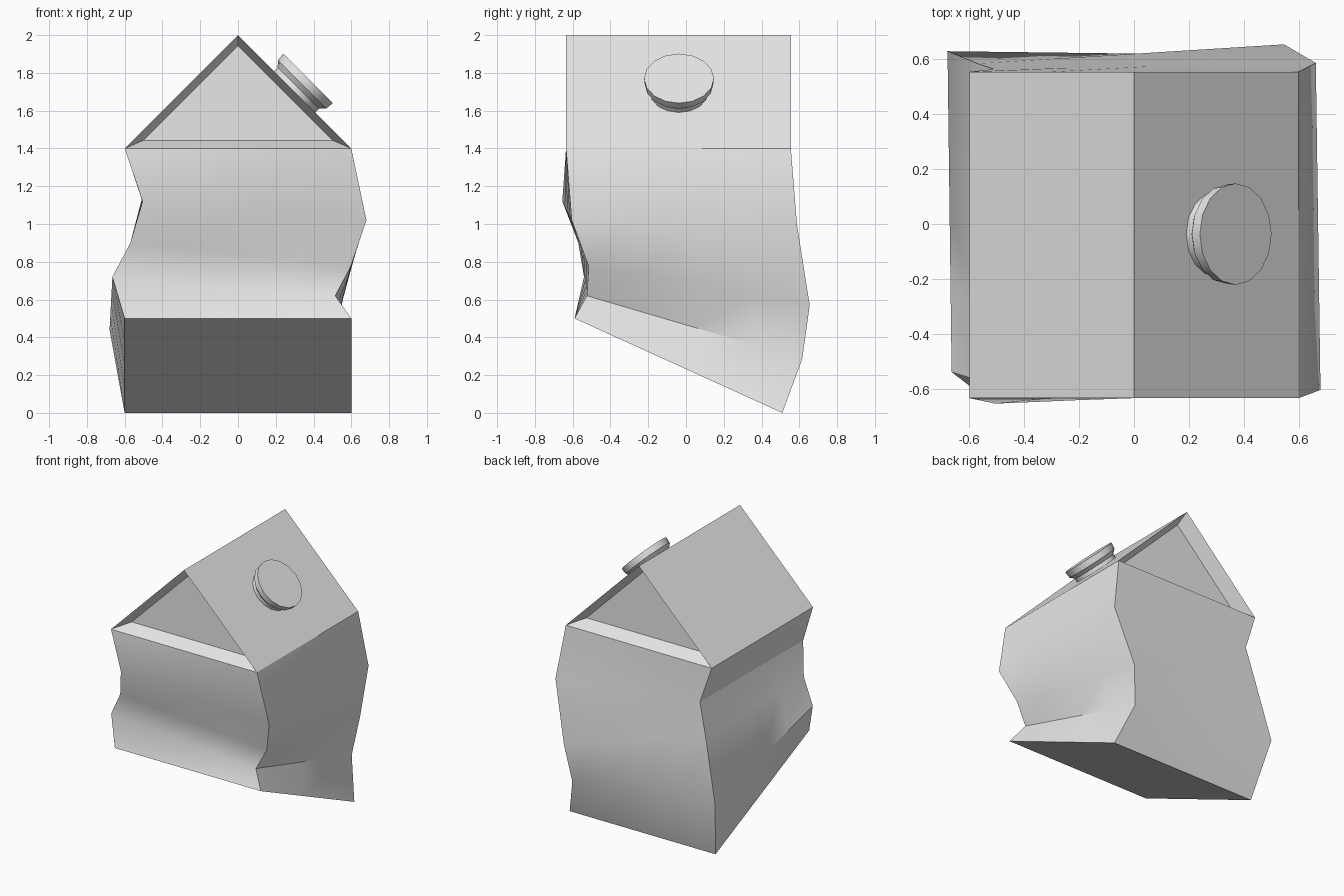
import bpy, bmesh, math
from mathutils import Vector, Matrix

cube = bpy.data.objects.get("Cube")
if cube:
    bpy.data.objects.remove(cube, do_unlink=True)

grey = bpy.data.materials.new("plain_grey")
grey.use_nodes = True
COLOUR = (0.8, 0.8, 0.8, 1)
grey.diffuse_color = COLOUR
grey.node_tree.nodes["Principled BSDF"].inputs["Base Color"].default_value = COLOUR


def finish(bm, name):
    bmesh.ops.recalc_face_normals(bm, faces=bm.faces)
    mesh = bpy.data.meshes.new(name)
    bm.to_mesh(mesh)
    bm.free()
    mesh.materials.append(grey)
    obj = bpy.data.objects.new(name, mesh)
    bpy.context.collection.objects.link(obj)
    bpy.ops.object.select_all(action='DESELECT')
    obj.select_set(True)
    bpy.context.view_layer.objects.active = obj
    bpy.ops.object.shade_smooth_by_angle(angle=math.radians(30))
    return obj


# Crumpled corner folds, each from the slanted base up to the eaves
front_left = [(-.6, -.59, .5), (-.665, -.54, .72), (-.57, -.57, .9), (-.505, -.655, 1.12), (-.6, -.635, 1.4)]
front_right = [(.6, -.59, .5), (.515, -.525, .62), (.597, -.515, .775), (.68, -.605, 1.02), (.6, -.635, 1.4)]
back_right = [(.6, .51, 0), (.505, .615, .285), (.547, .655, .57), (.663, .587, 1.0), (.6, .555, 1.4)]
back_left = [(-.6, .51, 0), (-.68, .63, .44), (-.57, .585, .9), (-.51, .565, 1.13), (-.6, .555, 1.4)]

# Carton body: straight creases between the corners
SEG = 4
bm = bmesh.new()
rings = []
for corners in zip(front_left, front_right, back_right, back_left):
    ring = []
    for i in range(4):
        a, b = Vector(corners[i]), Vector(corners[(i + 1) % 4])
        ring += [bm.verts.new(a.lerp(b, k / SEG)) for k in range(SEG)]
    rings.append(ring)
n = len(rings[0])
for low, high in zip(rings, rings[1:]):
    for i in range(n):
        j = (i + 1) % n
        bm.faces.new((low[i], low[j], high[j], high[i]))
bm.faces.new(rings[0][::-1])

# Gable roof slopes
eaves = rings[-1] + rings[-1][:1]
ridge_front = bm.verts.new((0, -.635, 2))
ridge_back = bm.verts.new((0, .555, 2))
sides = [eaves[i * SEG:(i + 1) * SEG + 1] for i in range(4)]
bm.faces.new(sides[1] + [ridge_back, ridge_front])
bm.faces.new(sides[3] + [ridge_front, ridge_back])

# Recessed gable ends with sloping rims
for eave, apex, y in ((sides[0], ridge_front, -.535), (sides[2], ridge_back, .455)):
    s = 1 if eave[0].co.x > 0 else -1
    first = bm.verts.new((.5 * s, y, 1.443))
    last = bm.verts.new((-.5 * s, y, 1.443))
    top = bm.verts.new((0, y, 1.943))
    bm.faces.new(eave + [last, first])
    bm.faces.new((eave[-1], apex, top, last))
    bm.faces.new((apex, eave[0], first, top))
    bm.faces.new((first, last, top))
finish(bm, "carton")

# Screw cap on the roof slope
SIDES = 16
bm = bmesh.new()
loops = []
for r, h in ((.155, -.01), (.155, .028), (.181, .055), (.185, .1)):
    loops.append([bm.verts.new((r * math.cos(math.tau * k / SIDES),
                                r * math.sin(math.tau * k / SIDES), h)) for k in range(SIDES)])
for low, high in zip(loops, loops[1:]):
    for i in range(SIDES):
        j = (i + 1) % SIDES
        bm.faces.new((low[i], low[j], high[j], high[i]))
bm.faces.new(loops[0][::-1])
bm.faces.new(loops[-1])
place = Matrix.Translation((.3, -.037, 1.7)) @ Matrix.Rotation(math.radians(45), 4, 'Y')
bmesh.ops.transform(bm, matrix=place, verts=bm.verts)
finish(bm, "screw_cap")
